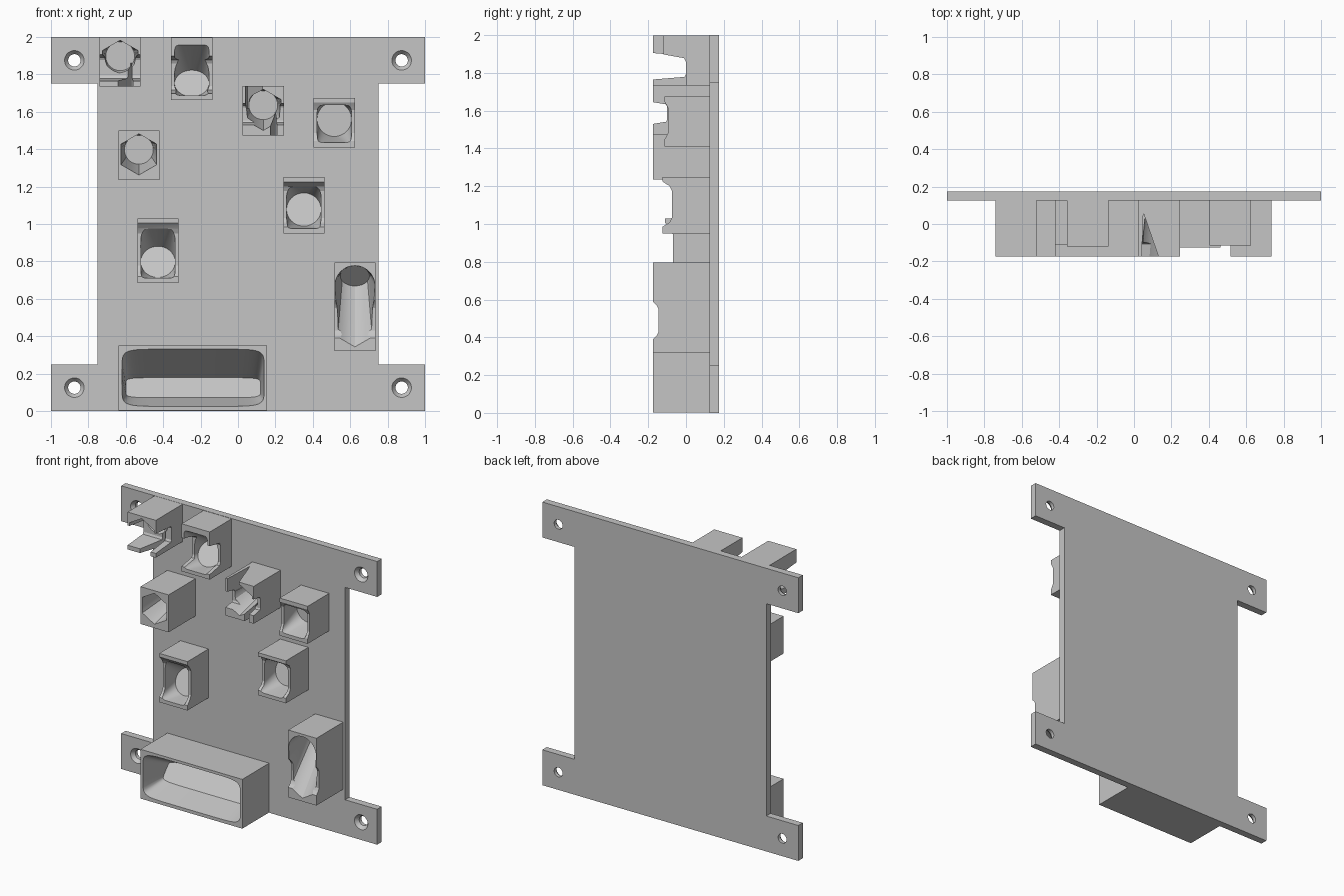
import bpy, bmesh
from math import sin, cos, radians, pi, copysign

cube = bpy.data.objects.get("Cube")
if cube:
    bpy.data.objects.remove(cube, do_unlink=True)

grey = bpy.data.materials.new("plain grey")
grey.use_nodes = True
grey.diffuse_color = (0.56, 0.56, 0.56, 1)
grey.node_tree.nodes["Principled BSDF"].inputs["Base Color"].default_value = grey.diffuse_color

STEPS = 48
PLATE_FRONT, PLATE_BACK = 0.125, 0.175
FULL_FRONT = -PLATE_BACK
HALF_WIDTH = 0.11      # half width of every small holder
parts = []


def make(name, bm):
    bmesh.ops.recalc_face_normals(bm, faces=bm.faces)
    mesh = bpy.data.meshes.new(name)
    bm.to_mesh(mesh)
    bm.free()
    mesh.materials.append(grey)
    obj = bpy.data.objects.new(name, mesh)
    bpy.context.collection.objects.link(obj)
    return obj


def hull(name, points):
    bm = bmesh.new()
    for p in points:
        bm.verts.new(p)
    bmesh.ops.convex_hull(bm, input=bm.verts)
    return make(name, bm)


def block(name, cx, half_width, bottom, top, front):
    obj = hull(name, [(x, y, z) for x in (cx - half_width, cx + half_width)
                      for y in (front, PLATE_FRONT) for z in (bottom, top)])
    parts.append(obj)
    return obj


def loft(name, rings):
    """Closed solid through equal-length rings of points."""
    bm = bmesh.new()
    loops = [[bm.verts.new(p) for p in r] for r in rings]
    for a, b in zip(loops, loops[1:]):
        for i in range(len(a)):
            j = (i + 1) % len(a)
            bm.faces.new((a[i], a[j], b[j], b[i]))
    bm.faces.new(loops[0])
    bm.faces.new(loops[-1])
    return make(name, bm)


def ring(shape, cx, cz, rx, rz, y, tilt=0, stretch=0):
    """Circle, hexagon or rounded square; a positive tilt faces it downwards."""
    points = []
    t = radians(tilt)
    for i in range(STEPS):
        angle = 2 * pi * i / STEPS
        u, v = cos(angle), sin(angle)
        upper = v > -0.001
        if shape == "hex" and not (stretch and upper):
            k = cos(pi / 6) / cos((angle + pi / 6) % (pi / 3) - pi / 6)
            u, v = u * k, v * k
        elif shape == "square":
            u, v = [copysign(abs(c) ** 0.25, c) if abs(c) > 0.001 else 0 for c in (u, v)]
        points.append((cx + rx * u, y - rz * v * sin(t),
                       cz + rz * v * cos(t) + (stretch if upper else 0)))
    return points


def cut(obj, cutter):
    cutter.hide_render = True
    mod = obj.modifiers.new("cut", "BOOLEAN")
    mod.object = cutter
    mod.operation = "DIFFERENCE"
    mod.solver = "EXACT"
    bpy.context.view_layer.update()
    deps = bpy.context.evaluated_depsgraph_get()
    mesh = bpy.data.meshes.new_from_object(obj.evaluated_get(deps))
    obj.modifiers.clear()
    obj.data = mesh
    bpy.data.objects.remove(cutter, do_unlink=True)


def pocket(obj, front, mouth, floor, stretch=0):
    """Cavity from a mouth (shape, x, z, radii) to a floor that adds y and tilt."""
    cut(obj, loft("pocket_cutter", [ring(*mouth, front - 0.03, 0, stretch),
                                    ring(*mouth, front, 0, stretch), ring(*floor)]))


def scoop(obj, cx, front, bottom, top, depth):
    """Rounded finger slot running across a holder."""
    deep = front + depth
    r = (top - bottom) / 5
    side = [(front - 0.02, bottom), (front, bottom), (deep - r / 4, bottom + r / 2), (deep, bottom + r)]
    side += [(y, bottom + top - z) for y, z in side]
    cut(obj, hull("scoop_cutter", [(x, y, z) for x in (cx - 0.15, cx + 0.15) for y, z in side]))


def wedge(obj, left, right, tip, low, high):
    """Tapering slot through the top or bottom wall."""
    cut(obj, hull("wedge_cutter", [(x, y, z) for z in (low, high)
                                   for x, y in ((left, -0.2), (right, -0.2), (tip, 0.06))]))


def hex_holder(name, cx, bottom):
    """Square block with a hexagonal mouth narrowing to a round floor."""
    obj = block(name, cx, HALF_WIDTH, bottom, bottom + 0.264, FULL_FRONT)
    cz = bottom + 0.137
    pocket(obj, FULL_FRONT, ("hex", cx, cz, HALF_WIDTH, HALF_WIDTH),
           ("circle", cx, cz + 0.025, 0.077, 0.077, 0.045))
    return obj


def square_holder(name, cx, bottom, top, front, tilt, depth, gap=0.025):
    """Block with a rounded square mouth, a tilted round floor and a finger slot."""
    obj = block(name, cx, HALF_WIDTH, bottom, top, front)
    r = 0.092
    low, high = bottom + 0.025, top - 0.04
    pocket(obj, front, ("square", cx, low + r, r, r),
           ("circle", cx, bottom + 0.15 + tilt * 0.0015, r, r, 0.05, tilt),
           stretch=high - low - 2 * r)
    scoop(obj, cx, front, bottom + 0.035, top - gap, depth)


# Base plate with four corner tabs and countersunk holes
quarter = [(1, 0), (1, 0.25), (0.75, 0.25)]
side = quarter + [(x, 2 - z) for x, z in reversed(quarter)]
outline = side + [(-x, z) for x, z in reversed(side)]
plate = loft("base_plate", [[(x, y, z) for x, z in outline] for y in (PLATE_FRONT, PLATE_BACK)])
parts.append(plate)
for x in (-0.875, 0.875):
    for z in (0.125, 1.875):
        cut(plate, loft("screw_hole_cutter", [
            ring("circle", x, z, r, r, y) for r, y in ((0.056, 0.12), (0.033, 0.15), (0.033, 0.19))]))

# Hexagonal holders
hex_holder("right_hex_holder", -0.53, 1.235)

upper = hex_holder("upper_right_hex_holder", -0.63, 1.735)
scoop(upper, -0.63, FULL_FRONT, 1.765, 1.905, 0.175)
wedge(upper, -0.65, -0.56, -0.57, 1.7, 1.86)

centre = hex_holder("centre_hex_holder", 0.135, 1.473)
scoop(centre, 0.135, FULL_FRONT, 1.53, 1.645, 0.075)
wedge(centre, 0.04, 0.14, 0.05, 1.62, 1.76)
wedge(centre, 0.17, 0.21, 0.2, 1.45, 1.6)

# Rounded square holders
square_holder("top_square_holder", -0.247, 1.662, 1.998, -0.12, -40, 0.12, gap=0.1)
square_holder("left_square_holder", 0.515, 1.41, 1.675, -0.115, 0, 0.022)
square_holder("middle_square_holder", 0.352, 0.95, 1.25, -0.125, -15, 0.05)
square_holder("lower_square_holder", -0.428, 0.685, 1.03, -0.11, -25, 0.04)

# Tall holder with an overhanging floor and a pointed lower edge
tall = block("long_hex_holder", 0.625, HALF_WIDTH, 0.32, 0.795, FULL_FRONT)
pocket(tall, FULL_FRONT, ("hex", 0.625, 0.45, 0.107, 0.107),
       ("circle", 0.625, 0.722, 0.078, 0.078, 0.02, 47), stretch=0.22)
scoop(tall, 0.625, FULL_FRONT, 0.39, 0.59, 0.03)

# Wide tray with a sloping back
tray = block("large_tray", -0.242, 0.398, 0.002, 0.35, FULL_FRONT)
pocket(tray, FULL_FRONT, ("square", -0.24, 0.178, 0.38, 0.153),
       ("square", -0.24, 0.125, 0.36, 0.07, 0.05, -40))

# Smooth pocket walls, sharp edges
bpy.ops.object.select_all(action="DESELECT")
for part in parts:
    part.select_set(True)
bpy.context.view_layer.objects.active = plate
bpy.ops.object.shade_smooth_by_angle(angle=radians(25))
